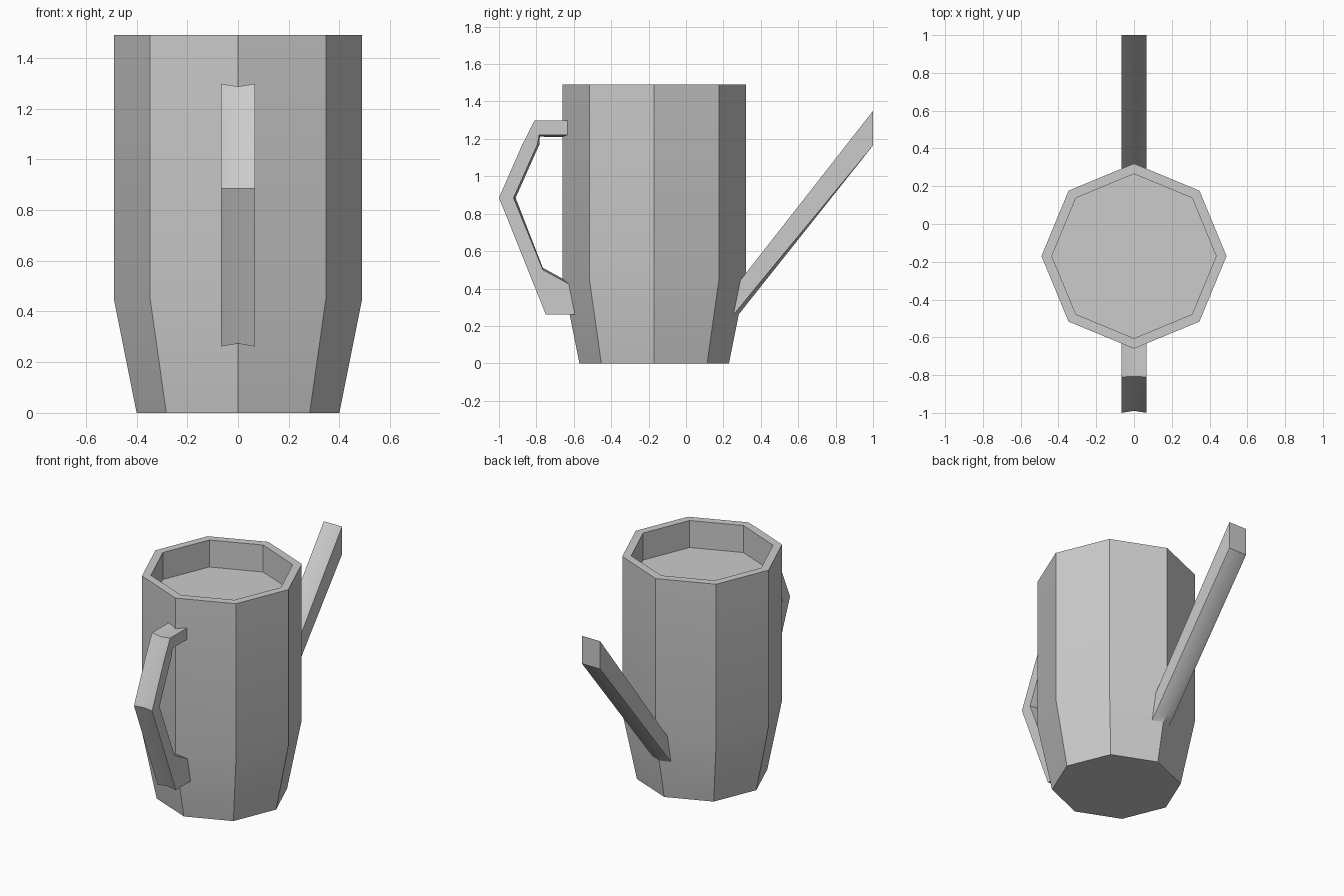
import bpy, bmesh, math
from mathutils import Vector

if "Cube" in bpy.data.objects:
    bpy.data.objects.remove(bpy.data.objects["Cube"])

CY = -0.17   # body axis position in y
W = 0.067    # half width of handle and spout


def loft(name, rings):
    """Skin a list of closed rings and cap both ends."""
    bm = bmesh.new()
    loops = [[bm.verts.new(p) for p in ring] for ring in rings]
    n = len(loops[0])
    for a, b in zip(loops, loops[1:]):
        for i in range(n):
            j = (i + 1) % n
            bm.faces.new((a[i], a[j], b[j], b[i]))
    bm.faces.new(loops[0])
    bm.faces.new(loops[-1])
    bmesh.ops.recalc_face_normals(bm, faces=bm.faces)
    mesh = bpy.data.meshes.new(name)
    bm.to_mesh(mesh)
    bm.free()
    ob = bpy.data.objects.new(name, mesh)
    bpy.context.collection.objects.link(ob)
    bpy.ops.object.select_all(action='DESELECT')
    ob.select_set(True)
    bpy.context.view_layer.objects.active = ob
    bpy.ops.object.shade_smooth_by_angle(angle=math.radians(20))
    return ob


def octagon(r, z):
    return [(r * math.cos(i * math.pi / 4), CY + r * math.sin(i * math.pi / 4), z)
            for i in range(8)]


def section(outer, inner, outer_mid, inner_mid):
    """Six-sided chevron section from (y, z) side and centre points."""
    return [(-W, *outer), (0, *outer_mid), (W, *outer),
            (W, *inner), (0, *inner_mid), (-W, *inner)]


# Body: eight-sided can with tapered foot and recessed top
loft("can_body", [octagon(r, z) for r, z in
                  ((0.40, 0), (0.49, 0.45), (0.49, 1.49), (0.435, 1.49), (0.435, 1.31))])

# Handle: outer and inner (y, z) points along the grip, centre crease pushed inward
stations = [
    ((-0.60, 1.298), (-0.60, 1.222)),
    ((-0.81, 1.298), (-0.785, 1.222)),
    ((-0.875, 1.17), (-0.795, 1.17)),
    ((-1.00, 0.885), (-0.922, 0.885)),
    ((-0.75, 0.262), (-0.765, 0.50)),
    ((-0.57, 0.262), (-0.60, 0.41)),
]
rings = []
for outer, inner in stations:
    o, i = Vector(outer), Vector(inner)
    d = (i - o).normalized() * 0.011
    rings.append(section(o, i, o + d, i + d))
loft("handle", rings)

# Spout: root wraps the front corner of the body, tip is cut vertically
loft("spout", [
    section((0.255, 0.40), (0.255, 0.262), (0.282, 0.40), (0.282, 0.262)),
    section((0.295, 0.45), (0.295, 0.31), (0.32, 0.45), (0.32, 0.31)),
    section((1.0, 1.35), (1.0, 1.165), (1.0, 1.35), (1.0, 1.165)),
])
